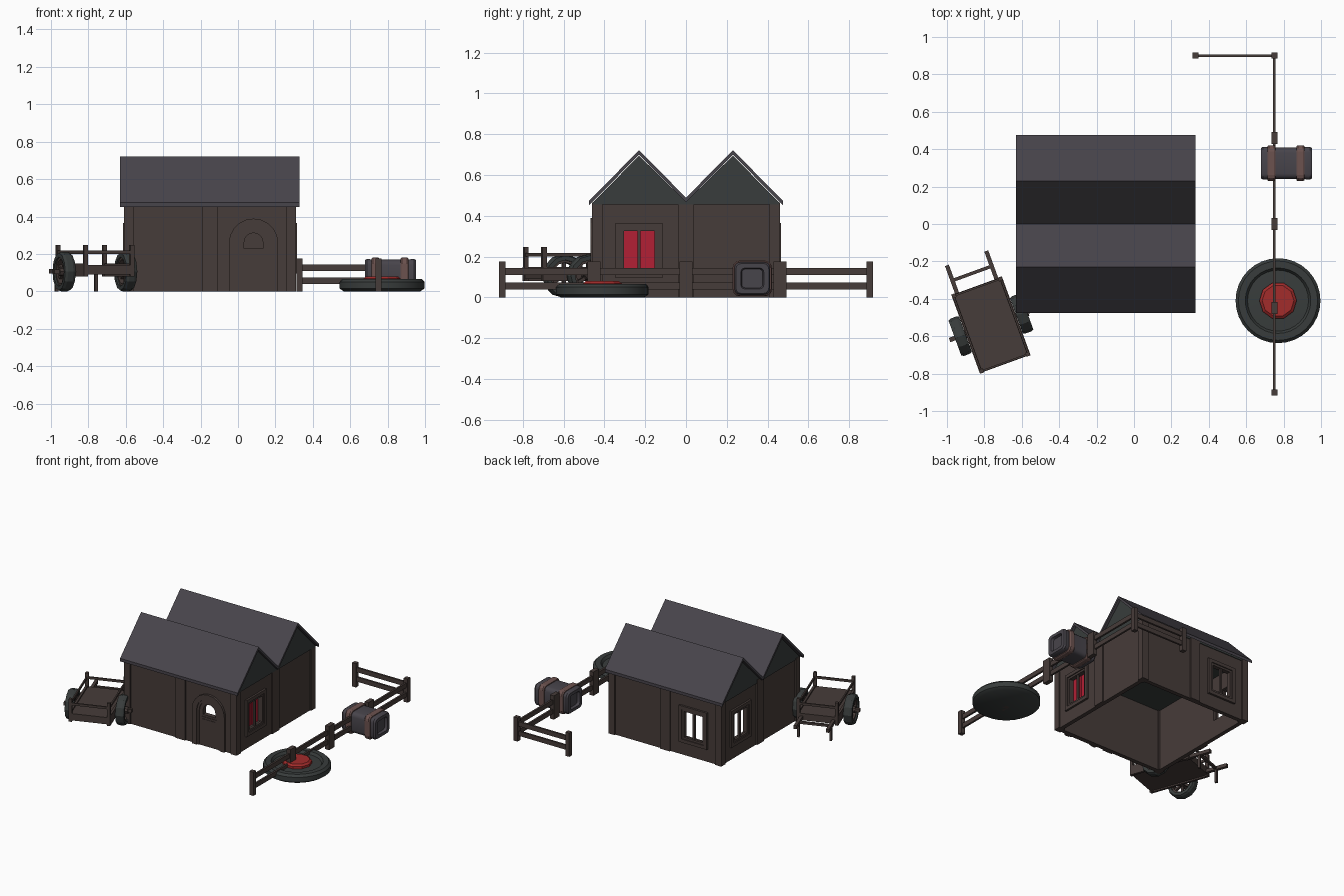
import bpy, bmesh
from math import pi, sin, cos, radians
from mathutils import Matrix, Vector

if "Cube" in bpy.data.objects:
    bpy.data.objects.remove(bpy.data.objects["Cube"])

T = Matrix.Translation
I = Matrix.Identity(4)


def material(name, *rgb):
    m = bpy.data.materials.new(name)
    m.diffuse_color = (*rgb, 1)
    m.use_nodes = True
    m.node_tree.nodes["Principled BSDF"].inputs["Base Color"].default_value = m.diffuse_color
    return m


WOOD = material("wood", 0.062, 0.045, 0.041)
ROOF = material("roof_slate", 0.064, 0.058, 0.07)
DARK = material("dark_grey", 0.04, 0.046, 0.045)
RED = material("curtain_red", 0.45, 0.014, 0.035)
HUB = material("hub_red", 0.36, 0.025, 0.024)
BAND = material("band_brown", 0.15, 0.085, 0.078)


def finish(name, bm, M, mat, smooth=False):
    bmesh.ops.transform(bm, matrix=M, verts=bm.verts)
    bmesh.ops.recalc_face_normals(bm, faces=bm.faces)
    me = bpy.data.meshes.new(name)
    bm.to_mesh(me)
    bm.free()
    me.materials.append(mat)
    ob = bpy.data.objects.new(name, me)
    bpy.context.collection.objects.link(ob)
    if smooth:
        bpy.ops.object.select_all(action='DESELECT')
        ob.select_set(True)
        bpy.context.view_layer.objects.active = ob
        bpy.ops.object.shade_smooth_by_angle(angle=radians(35))
    return ob


def box(name, lo, hi, mat=WOOD, M=I):
    lo, hi = Vector(lo), Vector(hi)
    bm = bmesh.new()
    bmesh.ops.create_cube(bm, size=1)
    return finish(name, bm, M @ T((lo + hi) / 2) @ Matrix.Diagonal((*(hi - lo), 1)), mat)


def prism(name, pts, a, b, axis, mat=WOOD):
    # outline (u, z) extruded from a to b along x or y
    bm = bmesh.new()
    place = (lambda u, v, t: (t, u, v)) if axis == 'x' else (lambda u, v, t: (u, t, v))
    r = [[bm.verts.new(place(u, v, t)) for u, v in pts] for t in (a, b)]
    bm.faces.new(r[0])
    bm.faces.new(r[1][::-1])
    n = len(pts)
    for i in range(n):
        j = (i + 1) % n
        bm.faces.new((r[0][i], r[0][j], r[1][j], r[1][i]))
    return finish(name, bm, I, mat)


def loft(name, section, profile, M, mat, closed=False, smooth=False):
    # section scaled and stacked along z following (scale, height) pairs
    bm = bmesh.new()
    rings = [[bm.verts.new((u * s, v * s, z)) for u, v in section] for s, z in profile]
    n = len(section)
    for a, b in zip(rings, rings[1:] + rings[:1] if closed else rings[1:]):
        for i in range(n):
            j = (i + 1) % n
            bm.faces.new((a[i], a[j], b[j], b[i]))
    if not closed:
        bm.faces.new(rings[0][::-1])
        bm.faces.new(rings[-1])
    return finish(name, bm, M, mat, smooth)


def circle(n):
    return [(cos(2 * pi * i / n), sin(2 * pi * i / n)) for i in range(n)]


def cut(ob, cutter):
    m = ob.modifiers.new("cut", 'BOOLEAN')
    m.operation, m.solver, m.object = 'DIFFERENCE', 'EXACT', cutter
    bpy.context.view_layer.objects.active = ob
    bpy.ops.object.modifier_apply(modifier=m.name)


def discard(ob):
    bpy.data.objects.remove(ob)


# house shell, hollow and open below
walls = box("walls", (-0.6, -0.45, 0), (0.3, 0.45, 0.465))
inner = box("inner_cutter", (-0.57, -0.42, -0.1), (0.27, 0.42, 0.6))
cut(walls, inner)
discard(inner)

# corner and middle posts
for x in (-0.585, 0.285):
    for y in (-0.435, 0.435):
        box("corner_post", (x - 0.025, y - 0.025, 0), (x + 0.025, y + 0.025, 0.465))
for s in (-1, 1):
    box("middle_post", (-0.19, s * 0.445 - 0.015, 0), (-0.11, s * 0.445 + 0.015, 0.465))
for x in (-0.595, 0.295):
    box("gable_post", (x - 0.015, -0.04, 0), (x + 0.015, 0.04, 0.48))

# windows: right, left and back
for side, M in (("right", T((0.3, -0.23, 0)) @ Matrix.Rotation(pi / 2, 4, 'Z')),
                ("left", T((-0.6, 0.23, 0)) @ Matrix.Rotation(-pi / 2, 4, 'Z')),
                ("back", T((-0.38, 0.45, 0)) @ Matrix.Rotation(pi, 4, 'Z'))):
    c = box("window_cutter", (-0.08, -0.1, 0.13), (0.08, 0.1, 0.33), WOOD, M)
    cut(walls, c)
    discard(c)
    for w, h, t, d in ((0.115, 0.135, 0.025, 0.015), (0.092, 0.112, 0.017, 0.008)):
        for s in (-1, 1):
            u, v = sorted((s * w, s * (w - t))), sorted((0.23 + s * h, 0.23 + s * (h - t)))
            box(side + "_window_jamb", (u[0], -d, 0.23 - h), (u[1], 0.01, 0.23 + h), WOOD, M)
            box(side + "_window_rail", (t - w, -d, v[0]), (w - t, 0.01, v[1]), WOOD, M)
    box(side + "_window_mullion", (-0.007, -0.004, 0.13), (0.007, 0.012, 0.33), WOOD, M)
    if side == "right":
        for s in (-1, 1):
            u = sorted((s * 0.004, s * 0.085))
            box("curtain", (u[0], 0.032, 0.12), (u[1], 0.038, 0.34), RED, M)


# arched door with a half-round light
def arch(r, spring, base=0.0, n=10):
    return ([(0.083 + r, base)] +
            [(0.083 + r * cos(pi * i / n), spring + r * sin(pi * i / n)) for i in range(n + 1)] +
            [(0.083 - r, base)])


prism("door_outer_frame", arch(0.132, 0.257) + arch(0.095, 0.257)[::-1], -0.467, -0.44, 'y')
prism("door_inner_frame", arch(0.095, 0.257) + arch(0.078, 0.257)[::-1], -0.46, -0.44, 'y')
door = prism("door", arch(0.078, 0.257), -0.454, -0.44, 'y')
light = prism("light_cutter", arch(0.05, 0.262, 0.23), -0.6, -0.3, 'y')
cut(walls, light)
cut(door, light)
discard(light)
box("door_panel", (0.018, -0.458, 0.02), (0.148, -0.45, 0.215))
box("door_inner_panel", (0.033, -0.461, 0.035), (0.133, -0.45, 0.2))

# twin gables with flat ceiling, and roof skin
prism("gables", [(-0.455, 0.455), (-0.455, 0.467), (-0.23, 0.695), (0, 0.467),
                 (0.23, 0.695), (0.455, 0.467), (0.455, 0.455)], -0.608, 0.312, 'x', DARK)
top = [(-0.475, 0.474), (-0.23, 0.722), (0, 0.489), (0.23, 0.722), (0.475, 0.474)]
prism("roof", top + [(y, z - 0.022) for y, z in top[::-1]], -0.63, 0.33, 'x', ROOF)

# fence
for y in (-0.9, -0.45, 0, 0.46, 0.9):
    w = 0.016 if abs(y) > 0.8 else 0.032
    box("fence_post", (0.734, y - w, 0), (0.766, y + w, 0.175))
box("fence_end_post", (0.312, 0.884, 0), (0.344, 0.916, 0.175))
for z in (0.04, 0.11):
    box("long_fence_rail", (0.743, -0.9, z), (0.757, 0.9, z + 0.034))
    box("short_fence_rail", (0.33, 0.893, z), (0.75, 0.907, z + 0.034))

# round dish with red hub
M = T((0.77, -0.41, 0))
loft("dish", circle(32), [(0.205, 0), (0.227, 0.015), (0.227, 0.05), (0.212, 0.066), (0.175, 0.066),
                          (0.163, 0.048), (0.09, 0.052)], M, DARK, smooth=True)
loft("dish_hub", circle(10), [(0.1, 0.045), (0.1, 0.068), (0.085, 0.08)], M, HUB)

# barrel lying along x, rounded-square section
sec = []
for k in range(4):
    cu, cv = ((1, 1), (-1, 1), (-1, -1), (1, -1))[k]
    for i in range(4):
        a = k * pi / 2 + i * pi / 6
        sec.append((cu * 0.05 + 0.03 * cos(a), cv * 0.058 + 0.03 * sin(a)))
M = T((0.815, 0.325, 0.093)) @ Matrix.Rotation(pi / 2, 4, 'Y')
half = [(0.58, 0.118), (0.64, 0.137), (0.92, 0.137), (1, 0.125), (0.95, 0.08)]
loft("barrel", sec, [(s, -x) for s, x in half] + half[::-1], M, ROOF, smooth=True)
for x in (-0.08, 0.075):
    loft("barrel_band", sec, [(1.03, x - 0.022), (1.09, x - 0.014), (1.09, x + 0.014),
                              (1.03, x + 0.022), (0.9, x + 0.022), (0.9, x - 0.022)],
         M, BAND, closed=True)

# cart
C = T((-0.765, -0.54, 0)) @ Matrix.Rotation(radians(20), 4, 'Z')
box("cart_bed", (-0.13, -0.222, 0.09), (0.13, 0.222, 0.14), WOOD, C)
box("cart_axle", (-0.235, -0.012, 0.093), (0.235, 0.012, 0.117), WOOD, C)
for s in (-1, 1):
    box("cart_side_beam", (s * 0.136 - 0.008, -0.225, 0.08), (s * 0.136 + 0.008, 0.225, 0.15), WOOD, C)
    box("cart_side_rail", (s * 0.135 - 0.005, -0.22, 0.2), (s * 0.135 + 0.005, 0.22, 0.217), WOOD, C)
    box("cart_end_rail", (-0.135, s * 0.215 - 0.005, 0.2), (0.135, s * 0.215 + 0.005, 0.217), WOOD, C)
    for e in (-1, 1):
        x, y = s * 0.132, e * 0.214
        box("cart_post", (x - 0.011, y - 0.011, 0.08), (x + 0.011, y + 0.011, 0.247), WOOD, C)
    box("cart_handle", (s * 0.112 - 0.011, 0.2, 0.095), (s * 0.112 + 0.011, 0.38, 0.12), WOOD, C)
    box("cart_leg", (s * 0.112 - 0.008, 0.285, 0), (s * 0.112 + 0.008, 0.303, 0.1), WOOD, C)
    # spoked wheel
    W = C @ T((s * 0.175, 0, 0.105)) @ Matrix.Rotation(pi / 2, 4, 'Y')
    loft("cart_tyre", circle(12), [(0.1, -0.03), (0.106, -0.015), (0.106, 0.015), (0.1, 0.03),
                                   (0.078, 0.03), (0.078, -0.03)], W, DARK, closed=True)
    loft("cart_wheel_rim", circle(12), [(0.08, -0.02), (0.08, 0.02), (0.066, 0.02), (0.066, -0.02)],
         W, WOOD, closed=True)
    loft("cart_wheel_hub", circle(8), [(0.024, -0.03), (0.024, 0.035)], W, WOOD)
    for i in range(3):
        box("cart_spokes", (-0.07, -0.008, -0.01), (0.07, 0.008, 0.01), WOOD,
            W @ Matrix.Rotation(i * pi / 3, 4, 'Z'))
box("cart_crossbar", (-0.112, 0.285, 0.1), (0.112, 0.303, 0.116), WOOD, C)
